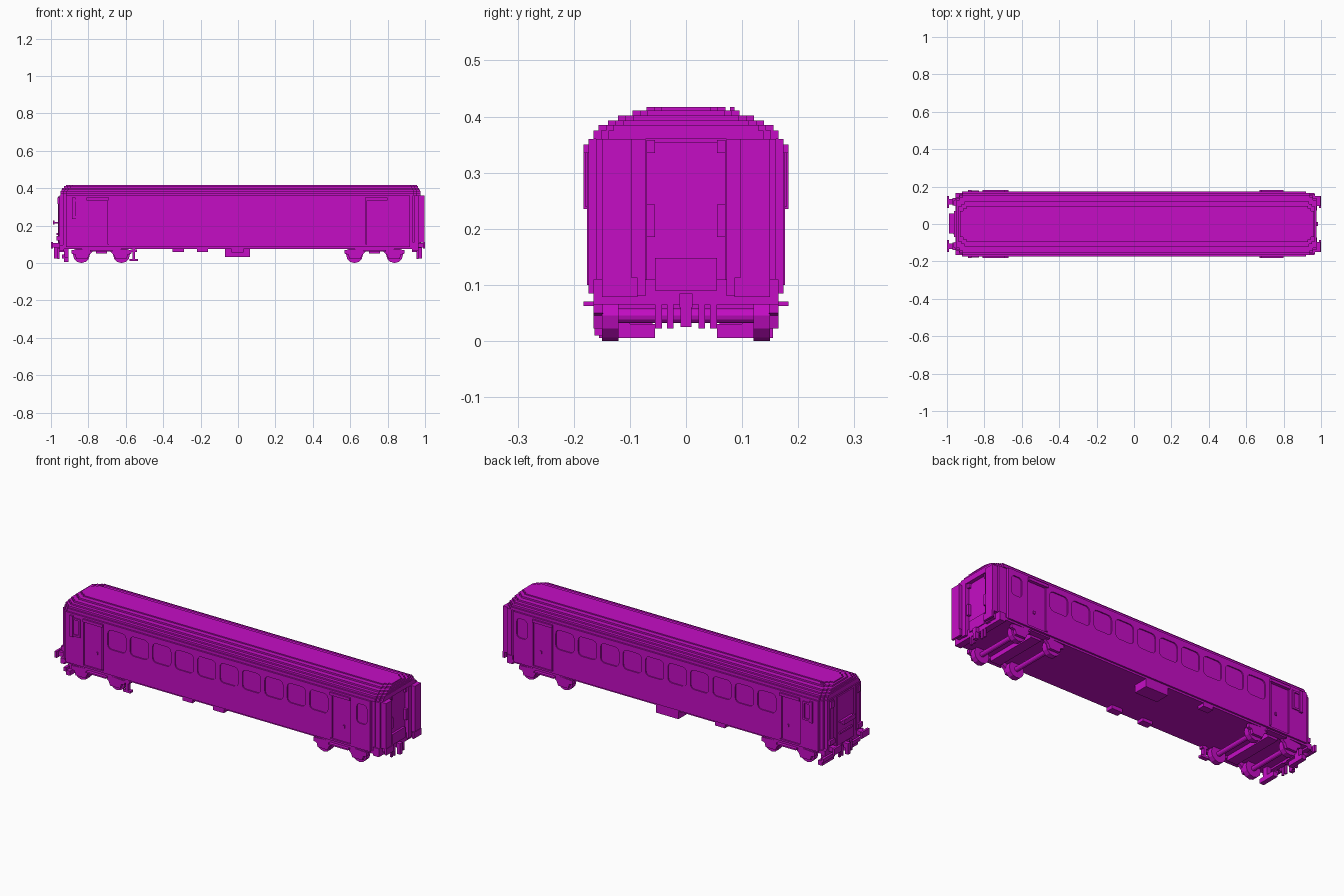
import bpy, bmesh, math
from mathutils import Matrix

if "Cube" in bpy.data.objects:
    bpy.data.objects.remove(bpy.data.objects["Cube"], do_unlink=True)

mat = bpy.data.materials.new("magenta_paint")
COL = (0.56, 0.004, 0.56, 1)
mat.diffuse_color = COL
mat.use_nodes = True
mat.node_tree.nodes["Principled BSDF"].inputs["Base Color"].default_value = COL


def finish(name, bm):
    bmesh.ops.recalc_face_normals(bm, faces=bm.faces)
    me = bpy.data.meshes.new(name)
    bm.to_mesh(me)
    bm.free()
    me.materials.append(mat)
    ob = bpy.data.objects.new(name, me)
    bpy.context.scene.collection.objects.link(ob)
    return ob


def add_box(bm, x0, x1, y0, y1, z0, z1):
    m = Matrix.Translation(((x0 + x1) / 2, (y0 + y1) / 2, (z0 + z1) / 2))
    bmesh.ops.create_cube(bm, size=1, matrix=m @ Matrix.Diagonal((x1 - x0, y1 - y0, z1 - z0, 1)))


def boxes(name, rows, mirror=False):
    """One object from (x0, x1, y0, y1, z0, z1) rows, optionally mirrored across y."""
    bm = bmesh.new()
    for x0, x1, y0, y1, z0, z1 in rows:
        add_box(bm, x0, x1, y0, y1, z0, z1)
        if mirror:
            add_box(bm, x0, x1, -y1, -y0, z0, z1)
    return finish(name, bm)


def extrude(bm, pts, vec):
    f = bm.faces.new([bm.verts.new(p) for p in pts])
    r = bmesh.ops.extrude_face_region(bm, geom=[f])
    bmesh.ops.translate(bm, vec=vec, verts=[g for g in r["geom"] if isinstance(g, bmesh.types.BMVert)])


def layer(bm, w, z0, z1, xl, xr, depth=0.05, cut=0.045, steps=3):
    """Horizontal slab whose four plan corners are stepped."""
    def corner(x_end, s):
        pts = []
        for i in range(steps + 1):
            x = x_end - s * depth * (1 - i / steps)
            y = w - cut * i / steps
            if i:
                pts.append((x, w - cut * (i - 1) / steps))
            pts.append((x, y))
        return pts
    right, left = corner(xr, 1), corner(xl, -1)
    half = left[::-1] + right
    plan = half + [(x, -y) for x, y in reversed(half)]
    extrude(bm, [(x, y, z0) for x, y in plan], (0, 0, z1 - z0))


def rounded_rect(cx, cz, w, h, r, y):
    pts = []
    for k, (sx, sz) in enumerate([(1, 1), (-1, 1), (-1, -1), (1, -1)]):
        for j in range(4):
            a = math.pi / 2 * (k + j / 3)
            pts.append((cx + sx * (w / 2 - r) + r * math.cos(a), y,
                        cz + sz * (h / 2 - r) + r * math.sin(a)))
    return pts


# Body walls
bm = bmesh.new()
layer(bm, 0.174, 0.085, 0.36, -0.955, 0.955, 0.055)
walls = finish("body_walls", bm)

# Recesses for the windows and doors
DOORS = (-0.75, 0.74)
bm = bmesh.new()
for s in (-1, 1):
    for i in range(10):
        extrude(bm, rounded_rect(-0.609 + 0.1353 * i, 0.277, 0.11, 0.105, 0.022, s * 0.168), (0, s * 0.03, 0))
    extrude(bm, rounded_rect(0.868, 0.277, 0.062, 0.105, 0.018, s * 0.168), (0, s * 0.03, 0))
    for x in DOORS:
        add_box(bm, x - 0.06, x + 0.06, *sorted((s * 0.166, s * 0.2)), 0.095, 0.34)
cutter = finish("recess_cutter", bm)
cutter.hide_render = True
mod = walls.modifiers.new("recesses", "BOOLEAN")
mod.operation, mod.solver, mod.object = "DIFFERENCE", "EXACT", cutter
bpy.context.view_layer.objects.active = walls
bpy.ops.object.modifier_apply(modifier=mod.name)
bpy.data.objects.remove(cutter, do_unlink=True)

# Stepped roof: half width, bottom, top, left end, right end
for i, (w, z0, z1, xl, xr) in enumerate([
        (0.165, 0.36, 0.375, -0.95, 0.975), (0.156, 0.375, 0.385, -0.95, 0.975),
        (0.139, 0.385, 0.393, -0.945, 0.972), (0.121, 0.393, 0.402, -0.94, 0.968),
        (0.095, 0.402, 0.411, -0.93, 0.963), (0.07, 0.411, 0.417, -0.92, 0.958)]):
    bm = bmesh.new()
    layer(bm, w, z0, z1, xl, xr, 0.05, 0.04)
    finish(f"roof_step_{i + 1}", bm)
boxes("roof_aerial", [(-0.89, -0.87, 0.078, 0.086, 0.40, 0.417)])

# Door details: gutter over each door, edge rail and handle
for i, x in enumerate(DOORS):
    boxes(f"door_gutter_{i + 1}", [(x - 0.06, x + 0.06, 0.165, 0.183, 0.335, 0.35)], True)
    inner = x + 0.055 if x < 0 else x - 0.055
    boxes(f"door_rail_{i + 1}", [(inner - 0.004, inner + 0.004, 0.16, 0.176, 0.1, 0.335),
                                 (x + 0.012, x + 0.022, 0.16, 0.171, 0.17, 0.185)], True)

# Cab side window frames with a mirror
boxes("cab_window_frame", [
    (-0.888, -0.878, 0.17, 0.180, 0.24, 0.34), (-0.838, -0.828, 0.17, 0.180, 0.24, 0.34),
    (-0.878, -0.838, 0.17, 0.180, 0.33, 0.34), (-0.878, -0.838, 0.17, 0.180, 0.24, 0.25),
    (-0.888, -0.87, 0.17, 0.183, 0.235, 0.35)], True)

# Underframe
boxes("underframe", [(-0.93, 0.93, -0.165, 0.165, 0.075, 0.09)])
boxes("end_beam", [(-0.955, -0.93, -0.165, 0.165, 0.065, 0.095), (0.93, 0.965, -0.165, 0.165, 0.065, 0.11)])

# Gangway end: side columns, door frame, door leaf and header
boxes("gangway_columns", [(0.945, 0.998, 0.097, 0.15, 0.11, 0.36),
                          (0.945, 0.978, 0.072, 0.097, 0.08, 0.36),
                          (0.94, 0.968, 0.15, 0.16, 0.11, 0.36)], True)
boxes("gangway_door", [(0.95, 0.958, -0.07, 0.07, 0.09, 0.355), (0.95, 0.97, -0.055, 0.055, 0.09, 0.148)])
boxes("gangway_door_handles", [(0.95, 0.975, 0.055, 0.07, 0.185, 0.243),
                               (0.95, 0.97, 0.055, 0.07, 0.335, 0.358)], True)

# Cab end: door, ribs, lamps and grab bracket
boxes("cab_end_door", [(-0.962, -0.95, -0.07, 0.07, 0.09, 0.355)])
boxes("cab_end_panels", [(-0.96, -0.945, 0.097, 0.128, 0.11, 0.355), (-0.966, -0.95, 0.1, 0.125, 0.315, 0.35),
                         (-0.97, -0.95, 0.1, 0.14, 0.12, 0.145)], True)
boxes("cab_end_bracket", [(-0.985, -0.955, -0.05, 0.055, 0.212, 0.22), (-0.99, -0.982, -0.05, 0.055, 0.205, 0.228),
                          (-0.97, -0.955, -0.05, 0.055, 0.15, 0.16)])

# Buffers at both ends
bm = bmesh.new()
for s in (-1, 1):
    for y in (-0.118, 0.118):
        add_box(bm, *sorted((s * 0.94, s * 0.99)), y - 0.015, y + 0.015, 0.083, 0.107)
        add_box(bm, *sorted((s * 0.988, s * 1.0)), y - 0.032, y + 0.032, 0.078, 0.113)
finish("buffers", bm)

# Couplers and hanging hoses
for nm, s in (("cab", -1), ("gangway", 1)):
    xs = sorted((s * 0.93, s * 0.985))
    boxes(f"{nm}_coupler", [(*xs, -0.012, 0.012, 0.06, 0.085),
                            (*sorted((s * 0.965, s * 0.985)), -0.01, 0.01, 0.025, 0.08)])
    boxes(f"{nm}_hoses", [(*sorted((s * 0.955, s * 0.965)), y, y + 0.012, 0.022, 0.08)
                          for y in (0.022, 0.043)], True)

# Rail guard under the cab end
boxes("rail_guard", [(-0.93, -0.905, 0.055, 0.155, 0.005, 0.03), (-0.94, -0.925, 0.06, 0.16, 0.025, 0.045),
                     (-0.93, -0.905, 0.1, 0.13, 0.03, 0.08)], True)

# Bogies: wheels, axles, side frames and axle boxes
for nm, cx in (("cab", -0.73), ("gangway", 0.73)):
    bm = bmesh.new()
    for dx in (-0.107, 0.107):
        for y, r, d in ((-0.135, 0.045, 0.03), (0.135, 0.045, 0.03), (0, 0.013, 0.27)):
            m = Matrix.Translation((cx + dx, y, 0.045)) @ Matrix.Rotation(math.pi / 2, 4, "X")
            bmesh.ops.create_cone(bm, cap_ends=True, segments=12, radius1=r, radius2=r, depth=d, matrix=m)
    finish(f"{nm}_wheelsets", bm)
    bm = bmesh.new()
    half = [(0, 0.062), (0.045, 0.062), (0.065, 0.045), (0.075, 0.022), (0.135, 0.022),
            (0.14, 0.045), (0.16, 0.05), (0.16, 0.07), (0, 0.08)]
    prof = half + [(-x, z) for x, z in reversed(half[1:-1])]
    for s in (-1, 1):
        extrude(bm, [(cx + x, s * 0.148, z) for x, z in prof], (0, s * 0.017, 0))
    finish(f"{nm}_bogie_frames", bm)
    boxes(f"{nm}_bogie_bolster", [(cx - 0.03, cx + 0.03, -0.15, 0.15, 0.05, 0.08)])
    boxes(f"{nm}_bogie_steps", [(cx - 0.06, cx + 0.06, 0.16, 0.183, 0.062, 0.07)], True)

# Equipment boxes under the floor
boxes("equipment_large", [(-0.07, 0.065, 0.085, 0.165, 0.033, 0.085)])
boxes("equipment_small", [(-0.035, 0.03, -0.165, -0.125, 0.055, 0.085),
                          (-0.22, -0.16, -0.165, -0.125, 0.058, 0.085),
                          (-0.35, -0.29, 0.125, 0.165, 0.058, 0.085)])

# Hanging bracket behind the cab bogie
boxes("hanging_bracket", [(-0.565, -0.55, -0.163, -0.14, 0.015, 0.08), (-0.58, -0.535, -0.163, -0.14, 0.01, 0.022),
                          (-0.575, -0.54, -0.163, -0.14, 0.06, 0.072)])
